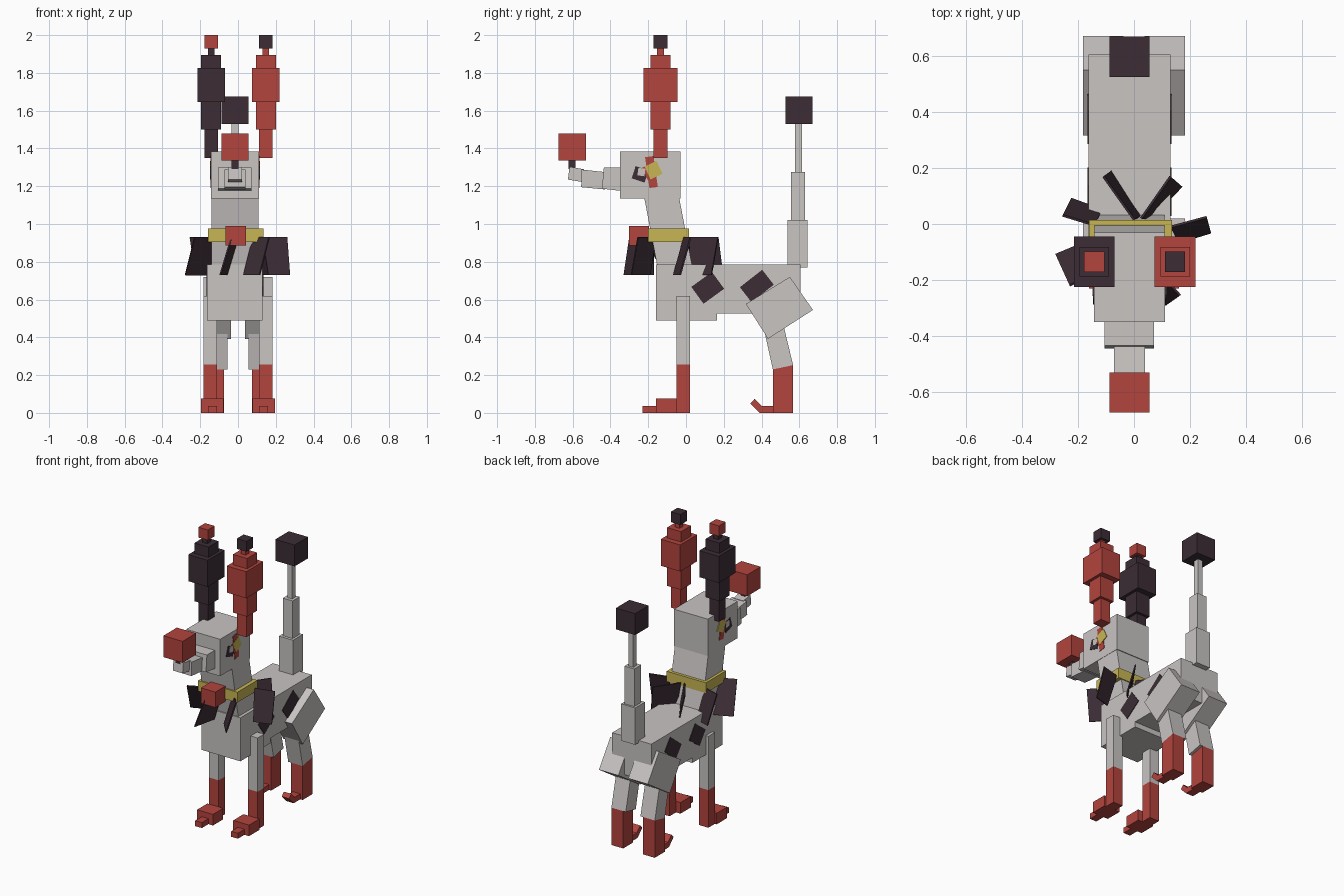
import bpy, bmesh, math
from mathutils import Vector, Matrix

if "Cube" in bpy.data.objects:
    bpy.data.objects.remove(bpy.data.objects["Cube"])

CX = -0.016  # centre line of head, body and tail


def material(name, rgb):
    m = bpy.data.materials.new(name)
    m.diffuse_color = (*rgb, 1)
    m.use_nodes = True
    m.node_tree.nodes["Principled BSDF"].inputs["Base Color"].default_value = m.diffuse_color
    return m


GREY = material("pale grey", (0.58, 0.555, 0.545))
RED = material("red", (0.45, 0.058, 0.048))
DARK = material("dark plum", (0.045, 0.026, 0.036))
GOLD = material("gold", (0.58, 0.47, 0.09))


def finish(name, bm, mat):
    bmesh.ops.recalc_face_normals(bm, faces=bm.faces)
    me = bpy.data.meshes.new(name)
    bm.to_mesh(me)
    bm.free()
    me.materials.append(mat)
    ob = bpy.data.objects.new(name, me)
    bpy.context.collection.objects.link(ob)
    return ob


def box(name, mat, x, y, z):
    """Box from its (low, high) range on each axis."""
    return side_profile(name, mat, x, [(y[0], z[0]), (y[1], z[0]), (y[1], z[1]), (y[0], z[1])])


def block(name, mat, cx, cy, hx, hy, z0, z1):
    return box(name, mat, (cx - hx, cx + hx), (cy - hy, cy + hy), (z0, z1))


def side_profile(name, mat, x, pts):
    """Extrude a (y, z) outline across an x range."""
    bm = bmesh.new()
    f = bm.faces.new([bm.verts.new((x[0], y, z)) for y, z in pts])
    ext = bmesh.ops.extrude_face_region(bm, geom=[f])["geom"]
    bmesh.ops.translate(bm, vec=(x[1] - x[0], 0, 0),
                        verts=[v for v in ext if isinstance(v, bmesh.types.BMVert)])
    return finish(name, bm, mat)


def side_plate(name, mat, x, y, z, w, h, deg, thick):
    """Thin rotated rectangle on a side face."""
    bm = bmesh.new()
    bmesh.ops.create_cube(bm, size=1, matrix=Matrix.Translation((x, y, z))
                          @ Matrix.Rotation(math.radians(deg), 4, 'X')
                          @ Matrix.Diagonal((thick, w, h, 1)))
    return finish(name, bm, mat)


def ruffle(name, t_in, t_out, b_in, b_out):
    """Thin leaning plate standing out from the collar."""
    corners = [Vector((*t_in, 0.93)), Vector((*t_out, 0.93)),
               Vector((*b_out, 0.73)), Vector((*b_in, 0.73))]
    n = (corners[1] - corners[0]).cross(corners[3] - corners[0]).normalized() * 0.004
    bm = bmesh.new()
    a = [bm.verts.new(c + n) for c in corners]
    b = [bm.verts.new(c - n) for c in corners]
    bm.faces.new(a)
    bm.faces.new(b[::-1])
    for i in range(4):
        j = (i + 1) % 4
        bm.faces.new((a[i], b[i], b[j], a[j]))
    return finish(name, bm, DARK)


# Body and neck
side_profile("body", GREY, (-0.163, 0.13),
             [(-0.16, 0.49), (0.165, 0.49), (0.165, 0.525), (0.605, 0.525), (0.605, 0.785), (-0.16, 0.785)])
side_profile("neck", GREY, (-0.141, 0.109),
             [(-0.145, 0.74), (0.04, 0.74), (-0.04, 1.16), (-0.225, 1.16)])

# Head and drooping muzzle
box("head", GREY, (-0.143, 0.111), (-0.35, -0.03), (1.135, 1.385))
side_profile("muzzle_base", GREY, (-0.105, 0.071),
             [(-0.445, 1.187), (-0.34, 1.175), (-0.34, 1.30), (-0.435, 1.30)])
side_profile("muzzle_middle", GREY, (-0.071, 0.039),
             [(-0.555, 1.195), (-0.43, 1.183), (-0.43, 1.275), (-0.552, 1.288)])
side_profile("muzzle_tip", GREY, (-0.052, 0.022),
             [(-0.625, 1.235), (-0.545, 1.222), (-0.54, 1.29), (-0.617, 1.303)])
block("nose_stem", DARK, CX, -0.603, 0.018, 0.018, 1.29, 1.34)
block("nose_ball", RED, CX, -0.602, 0.072, 0.072, 1.335, 1.48)

# Cap horns, each with a stem and ball on top
for side, cx, mat, ball in (("left", -0.142, DARK, RED), ("right", 0.147, RED, DARK)):
    for i, (hx, hy, z0, z1) in enumerate([(0.036, 0.036, 1.35, 1.50), (0.053, 0.053, 1.50, 1.645),
                                          (0.073, 0.091, 1.645, 1.825), (0.053, 0.053, 1.825, 1.895),
                                          (0.018, 0.018, 1.895, 1.93)]):
        block(f"{side}_horn_{i + 1}", mat, cx, -0.135, hx, hy, z0, z1)
    block(f"{side}_horn_ball", ball, cx, -0.135, 0.036, 0.036, 1.93, 2.0)

# Painted face and body patches on both sides
for side, xh, xb in (("right", 0.111, 0.13), ("left", -0.143, -0.163)):
    side_plate(f"{side}_cheek_stripe", RED, xh, -0.183, 1.275, 0.045, 0.165, 8, 0.006)
    side_plate(f"{side}_cheek_bar", RED, xh, -0.183, 1.28, 0.075, 0.075, 25, 0.007)
    side_plate(f"{side}_cheek_diamond", GOLD, xh, -0.172, 1.285, 0.07, 0.075, 25, 0.009)
    side_plate(f"{side}_eye", DARK, xh, -0.243, 1.263, 0.072, 0.068, -18, 0.007)
    side_plate(f"{side}_eye_white", GREY, xh, -0.236, 1.275, 0.038, 0.04, -8, 0.009)
    side_plate(f"{side}_flank_patch", DARK, xb, 0.115, 0.662, 0.135, 0.11, 36, 0.008)
    side_plate(f"{side}_hip_patch", DARK, xb, 0.375, 0.672, 0.15, 0.1, 38, 0.008)

# Collar, bell and ruffle plates
box("collar", GOLD, (-0.16, 0.135), (-0.2, 0.015), (0.905, 0.975))
box("collar_bell", RED, (-0.067, 0.042), (-0.302, -0.195), (0.885, 0.99))
ruffle("ruffle_back_left", (0.0, 0.015), (-0.11, 0.17), (0.03, 0.03), (-0.075, 0.195))
ruffle("ruffle_back_right", (0.025, 0.02), (0.13, 0.17), (0.06, 0.02), (0.17, 0.135))
ruffle("ruffle_left_rear", (-0.14, -0.005), (-0.255, 0.03), (-0.115, 0.05), (-0.225, 0.09))
ruffle("ruffle_right", (0.13, -0.01), (0.26, 0.025), (0.16, -0.065), (0.275, -0.03))
ruffle("ruffle_left_front", (-0.10, -0.16), (-0.23, -0.22), (-0.16, -0.06), (-0.28, -0.11))
ruffle("ruffle_front_right", (0.08, -0.16), (0.165, -0.255), (0.03, -0.19), (0.115, -0.29))
ruffle("ruffle_front", (0.0, -0.17), (-0.035, -0.30), (-0.06, -0.17), (-0.095, -0.33))

# Tail with a block tip
for i, (h, z0, z1) in enumerate([(0.053, 0.77, 1.02), (0.037, 1.02, 1.275), (0.018, 1.275, 1.54)]):
    block(f"tail_{i + 1}", GREY, CX, 0.59 + 0.003 * i, h, h, z0, z1)
block("tail_tip", DARK, CX, 0.598, 0.072, 0.072, 1.53, 1.675)

# Legs, mirrored left and right
for side, s in (("left", -1), ("right", 1)):
    def span(a, b):
        return tuple(sorted((s * a, s * b)))
    box(f"{side}_front_leg", GREY, span(0.11, 0.182), (-0.05, 0.02), (0.255, 0.62))
    box(f"{side}_front_boot", RED, span(0.11, 0.182), (-0.05, 0.02), (0, 0.255))
    box(f"{side}_front_foot", RED, span(0.076, 0.195), (-0.16, -0.05), (0, 0.075))
    box(f"{side}_front_toe", RED, span(0.11, 0.16), (-0.23, -0.16), (0, 0.037))
    side_profile(f"{side}_thigh", GREY, span(0.037, 0.183),
                 [(0.317, 0.577), (0.434, 0.392), (0.672, 0.545), (0.55, 0.72)])
    side_profile(f"{side}_shank", GREY, span(0.055, 0.163),
                 [(0.46, 0.23), (0.567, 0.253), (0.5, 0.53), (0.4, 0.5)])
    side_profile(f"{side}_back_boot", RED, span(0.074, 0.163),
                 [(0.46, 0), (0.567, 0), (0.567, 0.253), (0.46, 0.23)])
    side_profile(f"{side}_back_toe", RED, span(0.09, 0.145),
                 [(0.46, 0), (0.39, 0), (0.34, 0.05), (0.363, 0.074), (0.40, 0.037), (0.46, 0.037)])
